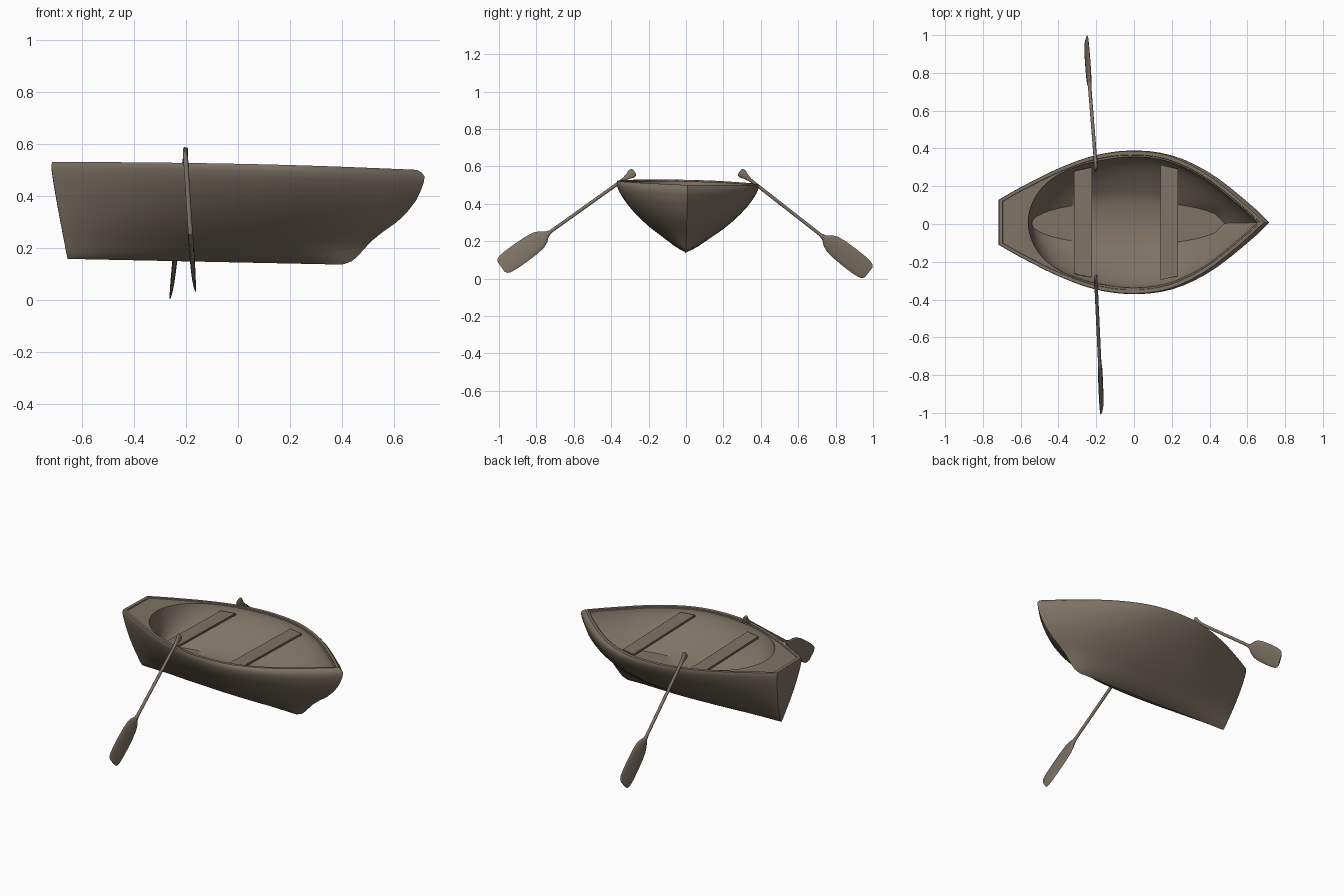
import bpy, bmesh, math
from mathutils import Vector

old = bpy.data.objects.get("Cube")
if old:
    bpy.data.objects.remove(old, do_unlink=True)

wood = bpy.data.materials.new("weathered_wood")
wood.use_nodes = True
COLOUR = (0.21, 0.17, 0.13, 1)
wood.diffuse_color = COLOUR
shader = wood.node_tree.nodes["Principled BSDF"]
shader.inputs["Base Color"].default_value = COLOUR
shader.inputs["Roughness"].default_value = 0.8


def curve(points, t):
    """Smooth curve through (t, value) points."""
    n = len(points)
    slope = [(points[min(i + 1, n - 1)][1] - points[max(i - 1, 0)][1]) /
             (points[min(i + 1, n - 1)][0] - points[max(i - 1, 0)][0]) for i in range(n)]
    i = 0
    while i < n - 2 and t > points[i + 1][0]:
        i += 1
    (a, va), (b, vb) = points[i], points[i + 1]
    h = b - a
    k = (t - a) / h
    return (va * (1 + 2 * k) * (1 - k) ** 2 + slope[i] * h * k * (1 - k) ** 2
            + vb * k * k * (3 - 2 * k) + slope[i + 1] * h * k * k * (k - 1))


def loft(name, rings, cap=False, angle=35):
    """Join closed rings of equal length into one smooth mesh."""
    bm = bmesh.new()
    loops = [[bm.verts.new(p) for p in ring] for ring in rings]
    count = len(loops[0])
    for a, b in zip(loops, loops[1:]):
        for i in range(count):
            j = (i + 1) % count
            bm.faces.new((a[i], a[j], b[j], b[i]))
    if cap:
        bm.faces.new(loops[0])
        bm.faces.new(loops[-1])
    bmesh.ops.remove_doubles(bm, verts=bm.verts, dist=0.0004)
    bmesh.ops.recalc_face_normals(bm, faces=bm.faces)
    return finish(name, bm, angle)


def finish(name, bm, angle):
    mesh = bpy.data.meshes.new(name)
    bm.to_mesh(mesh)
    bm.free()
    mesh.materials.append(wood)
    obj = bpy.data.objects.new(name, mesh)
    bpy.context.collection.objects.link(obj)
    bpy.ops.object.select_all(action="DESELECT")
    bpy.context.view_layer.objects.active = obj
    obj.select_set(True)
    bpy.ops.object.shade_smooth_by_angle(angle=math.radians(angle))
    return obj


# Hull shape: plan half-width, section, stem line and cockpit opening
PLAN = [(0, .12), (.08, .185), (.22, .285), (.36, .357), (.5, .382),
        (.64, .357), (.78, .262), (.92, .105), (1, 0)]
SECTION = [(0, 0), (.03, .08), (.09, .18), (.17, .28), (.36, .53), (.63, .8), (.88, .97), (1, 1)]
STEM = [(0, .40), (.04, .44), (.28, .525), (.46, .615), (.66, .68), (.86, .713), (.93, .717), (1, .695)]
STERN = [(0, -.655), (.5, -.69), (.9, -.715), (1, -.717)]
OPENING = [(0, 0), (.22, .165), (.34, .24), (.46, .295), (.54, .322), (.675, .347),
           (.786, .32), (.883, .223), (.971, .065), (1, 0)]
STATIONS = 40
FLOOR_Z = 0.30
KEEL_Z = 0.15
HEEL = 0.025  # the boat leans slightly to port


def lean(x, y, z):
    return (x, y + HEEL * (z - KEEL_Z), z - HEEL * y)


def sheer(g):
    return .528 - .028 * g


def ring(x0, x1, half_width, height):
    """Closed plan loop from stern round the bow and back."""
    side = []
    for i in range(STATIONS + 1):
        s = i / STATIONS
        g = s * s
        side.append((x0 + (x1 - x0) * g, half_width(s), height(g)))
    port = [lean(x, w, z) for x, w, z in side]
    starboard = [lean(x, -w, z) for x, w, z in reversed(side[:-1])]
    return port + starboard


def plan(scale, fullness=0):
    """Plan width, with a rounder bow where fullness is above zero."""
    return lambda s: scale * (curve(PLAN, s * s)
                              + fullness * s ** 8 * math.sqrt(1 - s * s))


rings = []
# Outer skin from keel to sheer
for h in (0, .015, .035, .08, .15, .24, .34, .45, .56, .67, .77, .86, .93, .97):
    rings.append(ring(curve(STERN, h), curve(STEM, h), plan(curve(SECTION, h), .28 * (1 - h)),
                      lambda g, h=h: (.158 - .022 * g) * (1 - h) + sheer(g) * h))
# Gunwale, recessed deck and cockpit edge
rings.append(ring(-.714, .688, plan(.985), sheer))
rings.append(ring(-.695, .668, plan(.935), sheer))
rings.append(ring(-.693, .666, plan(.93), lambda g: sheer(g) - .006))
rings.append(ring(-.56, .655, lambda s: curve(OPENING, s), lambda g: sheer(g) - .008))


def floor_width(s):
    return .23 * s * math.sqrt(1 - s * s)


# Cockpit wall curving down to the oval floor
for k in (.06, .15, .28, .42, .56, .7, .85, 1):
    rings.append(ring(-.56 + .02 * k, .655 - .175 * k ** 1.5,
                      lambda s, m=k ** 1.6: curve(OPENING, s) * (1 - m) + floor_width(s) * m,
                      lambda g, k=k: (sheer(g) - .008) * (1 - k) + FLOOR_Z * k))
rings.append(ring(-.54, .48, lambda s: 0, lambda g: FLOOR_Z))
loft("hull", rings)


# Bench seats, their ends cut to follow the hull
def bench(name, x, half_length, slant):
    bm = bmesh.new()
    bmesh.ops.create_cube(bm, size=1)
    for v in bm.verts:
        end = 2 * v.co.y * (half_length + slant * 2 * v.co.x)
        v.co = lean(x + v.co.x * .093, end, .483 + v.co.z * .014)
    bmesh.ops.bevel(bm, geom=bm.edges[:], offset=.003, segments=2, affect="EDGES")
    finish(name, bm, 30)


bench("stern_seat", -.27, .282, .01)
bench("middle_seat", .187, .294, -.01)

# Oar sections: distance along the oar, half-width, half-thickness
OAR = [(0, .014, .004), (.005, .023, .008), (.02, .025, .009), (.045, .015, .009),
       (.07, .010, .010), (.1, .009, .009), (.55, .009, .009), (.575, .016, .010),
       (.6, .037, .010), (.63, .050, .009), (.68, .057, .008), (.75, .059, .007),
       (.81, .058, .006), (.85, .054, .005), (.869, .046, .004), (.877, .032, .003)]


def oar(name, grip, tip, twist):
    grip, tip = Vector(grip), Vector(tip)
    along = (tip - grip).normalized()
    thick = Vector((1, 0, 0))
    upward = along.cross(thick).normalized()
    if upward.z < 0:
        upward.negate()
    across = upward * math.cos(twist) - thick * math.sin(twist)
    thick = along.cross(across).normalized()
    sections = []
    for d, w, t in OAR:
        sections.append([grip + along * d + across * (w * math.cos(a)) + thick * (t * math.sin(a))
                         for a in (math.tau * i / 14 for i in range(14))])
    loft(name, sections, cap=True, angle=45)


oar("left_oar", (-.2, .287, .572), (-.255, .983, .028), math.radians(-10))
oar("right_oar", (-.203, -.275, .572), (-.17, -.985, .065), math.radians(9))
